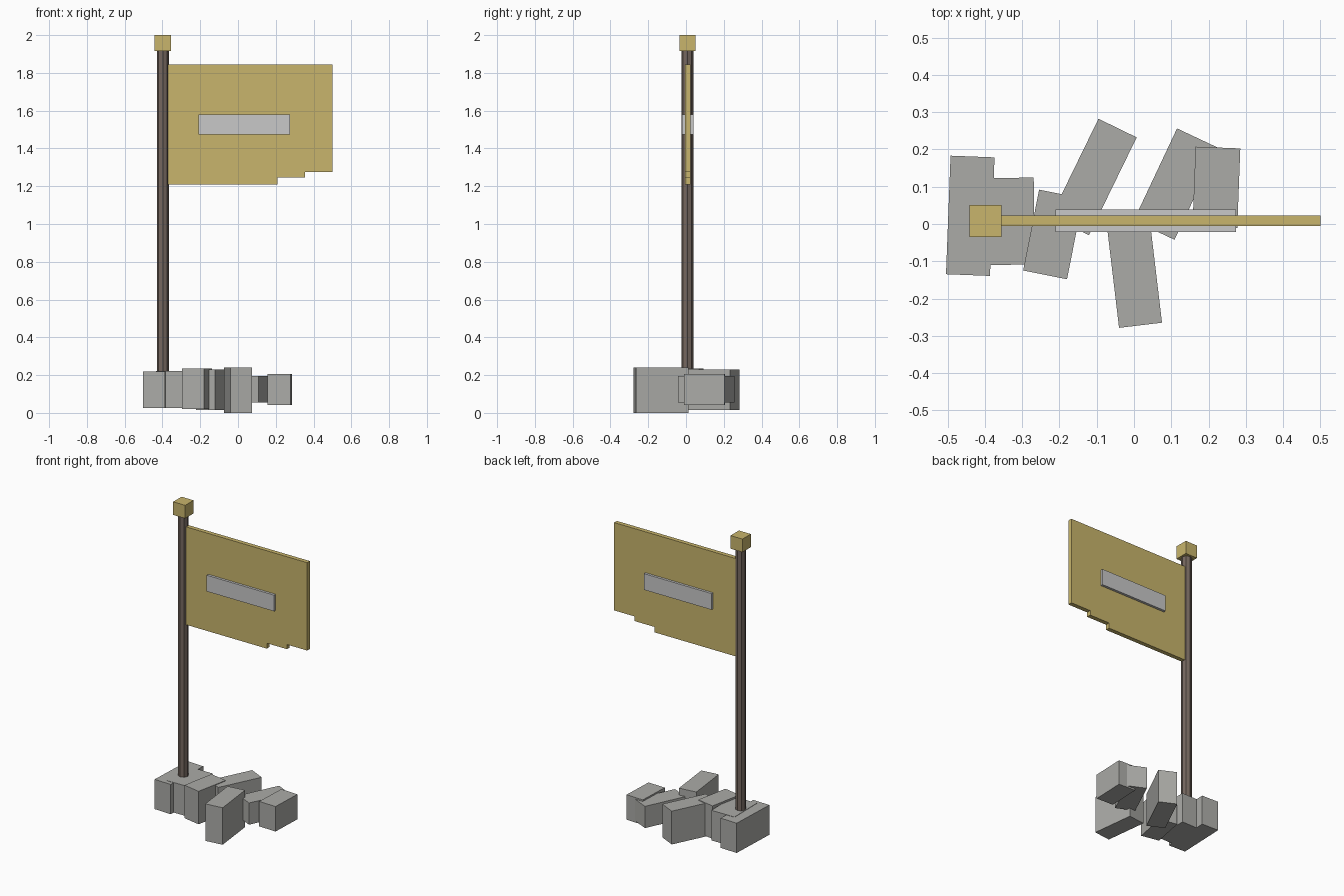
import bpy, bmesh, math
from mathutils import Matrix

if "Cube" in bpy.data.objects:
    bpy.data.objects.remove(bpy.data.objects["Cube"])


def material(name, rgb):
    m = bpy.data.materials.new(name)
    m.diffuse_color = (*rgb, 1)
    m.use_nodes = True
    m.node_tree.nodes["Principled BSDF"].inputs["Base Color"].default_value = m.diffuse_color
    return m


GOLD = material("gold cloth", (0.58, 0.46, 0.15))
STONE = material("grey stone", (0.41, 0.41, 0.39))
PALE = material("pale grey", (0.58, 0.58, 0.58))
WOOD = material("dark wood", (0.18, 0.138, 0.115))


def finish(name, bm, mat):
    bmesh.ops.recalc_face_normals(bm, faces=bm.faces[:])
    me = bpy.data.meshes.new(name)
    bm.to_mesh(me)
    bm.free()
    me.materials.append(mat)
    ob = bpy.data.objects.new(name, me)
    bpy.context.collection.objects.link(ob)
    return ob


def box(name, x, y, sx, sy, z0, z1, mat, turn=0):
    """Box centred on x, y between two heights, turned about z in degrees."""
    bm = bmesh.new()
    bmesh.ops.create_cube(bm, size=1)
    bm.transform(Matrix.Translation((x, y, (z0 + z1) / 2))
                 @ Matrix.Rotation(math.radians(turn), 4, 'Z')
                 @ Matrix.Diagonal((sx, sy, z1 - z0, 1)))
    return finish(name, bm, mat)


PX, PY = -0.398, 0.007  # pole axis

# Pole: eight-sided shaft set into the stones
bm = bmesh.new()
bmesh.ops.create_cone(bm, cap_ends=True, segments=8, radius1=0.032, radius2=0.032,
                      depth=1.82, matrix=Matrix.Translation((PX, PY, 1.01)))
finish("pole", bm, WOOD)

# Finial on top of the pole
box("finial", PX, 0.008, 0.086, 0.086, 1.915, 2.0, GOLD)

# Flag: stepped lower edge, extruded through its thickness
outline = [(-0.39, 1.21), (0.21, 1.21), (0.21, 1.245), (0.355, 1.245),
           (0.355, 1.275), (0.50, 1.275), (0.50, 1.845), (-0.39, 1.845)]
bm = bmesh.new()
face = bm.faces.new([bm.verts.new((x, -0.005, z)) for x, z in outline])
ext = bmesh.ops.extrude_face_region(bm, geom=[face])
bmesh.ops.translate(bm, vec=(0, 0.028, 0),
                    verts=[g for g in ext["geom"] if isinstance(g, bmesh.types.BMVert)])
finish("flag", bm, GOLD)

# Raised bar showing on both sides of the flag
box("flag_bar", 0.032, 0.009, 0.484, 0.06, 1.475, 1.58, PALE)

# Pile of stones: x, y, width, length, bottom, top, turn
stones = [
    (-0.439, 0.022, 0.118, 0.318, 0.027, 0.22, -2.2),
    (-0.350, 0.007, 0.165, 0.233, 0.027, 0.222, 0.7),
    (-0.217, -0.028, 0.12, 0.221, 0.02, 0.234, -11.2),
    (-0.108, 0.126, 0.114, 0.292, 0.014, 0.23, -26),
    (0.001, -0.133, 0.116, 0.279, 0.0, 0.24, 6.8),
    (0.112, 0.107, 0.121, 0.273, 0.054, 0.195, -25.2),
    (0.221, 0.098, 0.12, 0.214, 0.043, 0.205, -2.2),
]
for i, (x, y, w, l, z0, z1, turn) in enumerate(stones, 1):
    box(f"base_stone_{i}", x, y, w, l, z0, z1, STONE, turn)
